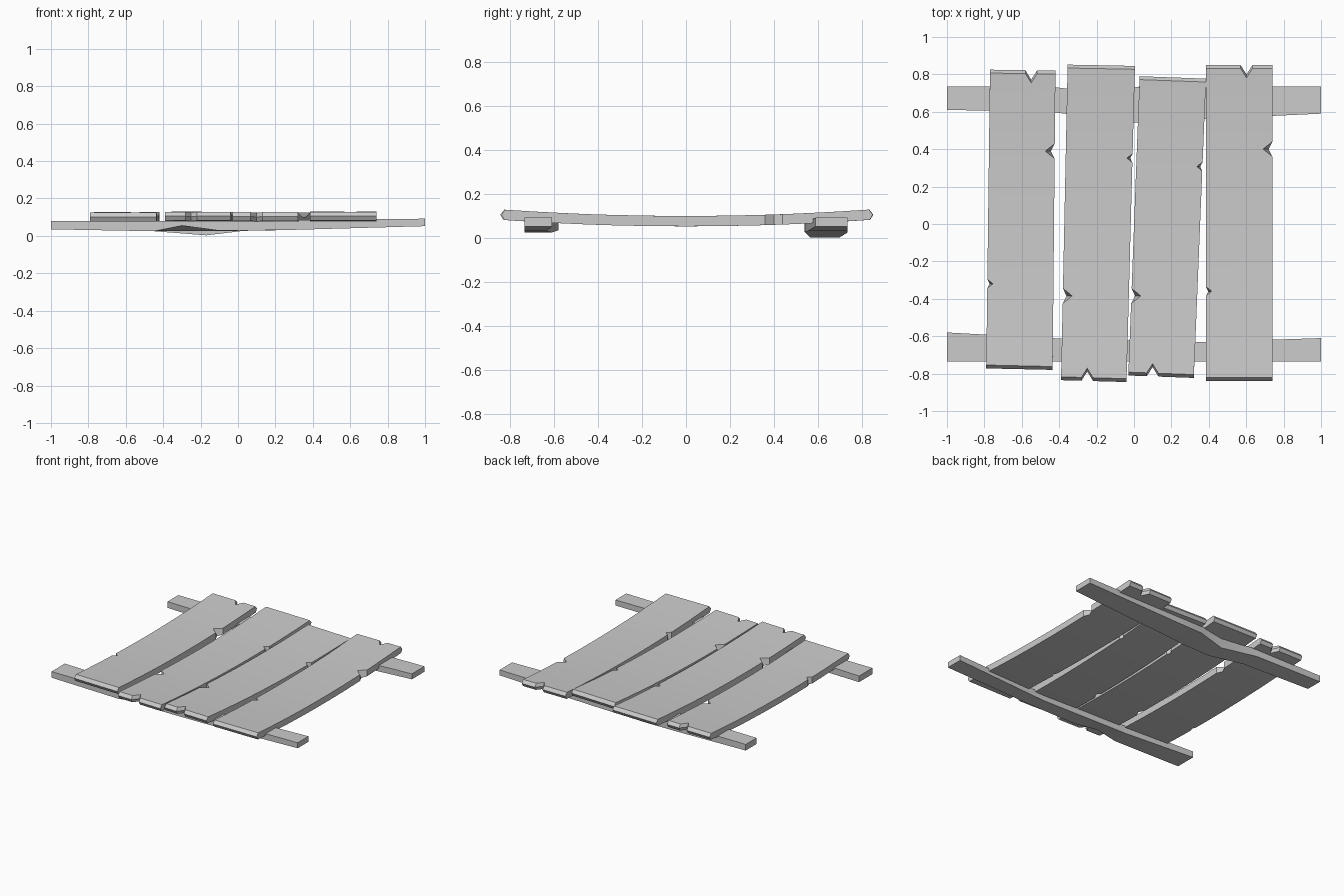
import bpy
import bmesh

cube = bpy.data.objects.get("Cube")
if cube:
    bpy.data.objects.remove(cube, do_unlink=True)

# One weathered grey for the whole panel
grey = bpy.data.materials.new("weathered grey")
grey.use_nodes = True
grey.diffuse_color = (0.6, 0.6, 0.6, 1)
grey.node_tree.nodes["Principled BSDF"].inputs["Base Color"].default_value = grey.diffuse_color


def finish(name, bm):
    bmesh.ops.recalc_face_normals(bm, faces=bm.faces)
    mesh = bpy.data.meshes.new(name)
    bm.to_mesh(mesh)
    bm.free()
    mesh.materials.append(grey)
    obj = bpy.data.objects.new(name, mesh)
    bpy.context.collection.objects.link(obj)
    bpy.ops.object.select_all(action='DESELECT')
    obj.select_set(True)
    bpy.context.view_layer.objects.active = obj
    bpy.ops.object.shade_smooth_by_angle(angle=0.4)


def lerp(a, b, t):
    return a + (b - a) * t


def bridge(bm, a, b):
    for i in range(len(a) - 1):
        bm.faces.new((a[i], a[i + 1], b[i + 1], b[i]))


def plank(name, front, back, left_nick, right_nick, end_nick):
    """front/back: x and y of the two end corners; side nicks: y, depth;
    end_nick: which end (0 front, 1 back) and position across the width."""
    end, across = end_nick
    cols = [0, across - 0.09, across, across + 0.09, 1]
    nicks = [left_nick, right_nick]
    length = back[2] - front[2]

    # Stations along the length, with three at each side nick
    rows = [(i / 10, None, 0) for i in range(11)]
    for side, (y, depth) in enumerate(nicks):
        t, half = (y - front[2]) / length, depth * 0.8 / length
        rows = [r for r in rows if r[1] is not None or abs(r[0] - t) > half + 0.01]
        rows += [(t - half, side, 0), (t, side, depth), (t + half, side, 0)]
    rows.sort()

    bm = bmesh.new()

    def line(t, side, depth, z, push=0):
        verts = []
        for c, u in enumerate(cols):
            x = lerp(lerp(front[0], front[1], u), lerp(back[0], back[1], u), t)
            y = lerp(lerp(front[2], front[3], u), lerp(back[2], back[3], u), t)
            sign = 1 if t > 0.5 else -1
            if t in (0, 1):
                y += sign * push
                if c == 2 and t == end:
                    y -= sign * 0.05
            if side == 0 and c == 0:
                x += depth
            if side == 1 and c == 4:
                x -= depth
            verts.append(bm.verts.new((x, y, z + 0.042 * y * y)))
        return verts

    top = [line(t, s, d, 0.1, -0.018) for t, s, d in rows]
    low = [line(t, s, d * 0.4, 0.053, -0.014) for t, s, d in rows]
    for surface in (top, low):
        for a, b in zip(surface, surface[1:]):
            bridge(bm, a, b)
    for c in (0, -1):
        bridge(bm, [r[c] for r in top], [r[c] for r in low])
    # Peaked ends
    for t, k in ((0, 0), (1, -1)):
        ridge = line(t, None, 0, 0.076)
        bridge(bm, top[k], ridge)
        bridge(bm, ridge, low[k])
        for c in (0, -1):
            bm.faces.new((top[k][c], ridge[c], low[k][c]))
    finish(name, bm)


def beam(name, sections):
    """sections: x, outer y, inner y, outer bottom, inner bottom, top."""
    bm = bmesh.new()
    rings = []
    for x, yo, yi, zo, zi, zt in sections:
        ring = [bm.verts.new(p) for p in ((x, yo, zo), (x, yi, zi), (x, yi, zt), (x, yo, zt))]
        rings.append(ring)
    for a, b in zip(rings, rings[1:]):
        bridge(bm, a + a[:1], b + b[:1])
    bm.faces.new(rings[0])
    bm.faces.new(rings[-1])
    finish(name, bm)


# Planks: end corners as (left x, right x, left y, right y)
plank("plank_far_right", (-0.79, -0.435, -0.772, -0.78), (-0.77, -0.42, 0.825, 0.82),
      (-0.32, 0.03), (0.395, 0.05), (1, 0.63))
plank("plank_mid_right", (-0.39, -0.04, -0.835, -0.845), (-0.355, 0.005, 0.852, 0.845),
      (-0.385, 0.05), (0.36, 0.03), (0, 0.4))
plank("plank_mid_left", (-0.03, 0.32, -0.81, -0.823), (0.03, 0.385, 0.79, 0.777),
      (-0.385, 0.05), (0.32, 0.03), (0, 0.37))
plank("plank_far_left", (0.385, 0.74, -0.84, -0.84), (0.385, 0.74, 0.85, 0.85),
      (-0.36, 0.03), (0.4, 0.05), (1, 0.61))

# Cross beams under the planks
beam("front_beam", [
    (-1, -0.735, -0.58, 0.035, 0.035, 0.08),
    (-0.45, -0.735, -0.61, 0.025, 0.025, 0.08),
    (-0.3, -0.735, -0.615, 0.055, 0.026, 0.08),
    (-0.1, -0.735, -0.62, 0.028, 0.026, 0.08),
    (0.25, -0.735, -0.635, 0.031, 0.031, 0.083),
    (1, -0.735, -0.61, 0.052, 0.052, 0.092)])
beam("back_beam", [
    (-1, 0.735, 0.61, 0.035, 0.035, 0.08),
    (-0.45, 0.735, 0.6, 0.025, 0.025, 0.08),
    (-0.17, 0.7, 0.565, 0.003, 0.003, 0.08),
    (0.03, 0.735, 0.54, 0.027, 0.027, 0.08),
    (0.25, 0.735, 0.555, 0.031, 0.031, 0.083),
    (1, 0.735, 0.59, 0.052, 0.052, 0.092)])
